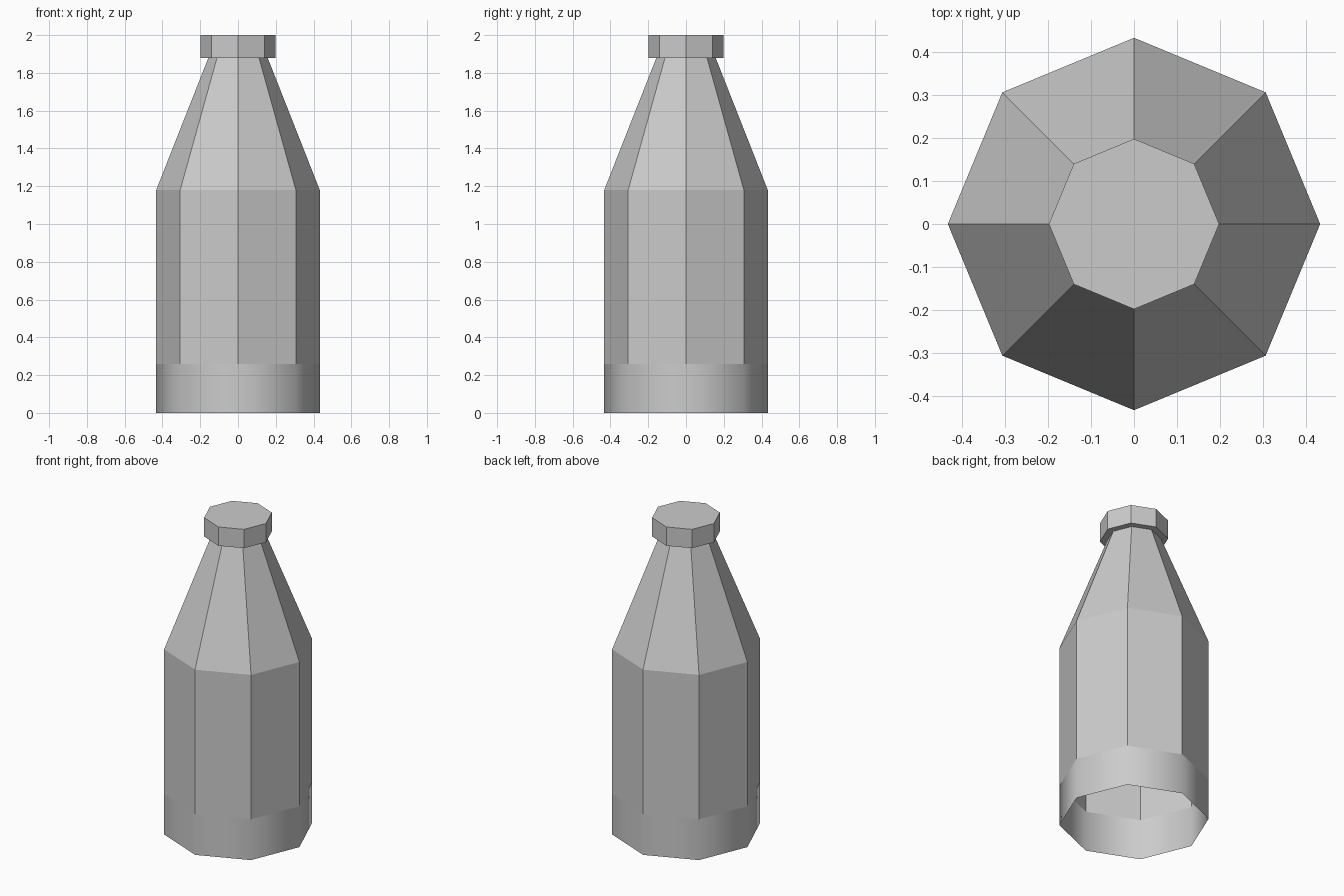
import bpy, bmesh
from math import cos, sin, pi

if "Cube" in bpy.data.objects:
    bpy.data.objects.remove(bpy.data.objects["Cube"])

SIDES = 8


def lathe(name, profile, cap_top=False, smooth=False):
    """Revolve (radius, z) points into an eight-sided shell."""
    bm = bmesh.new()
    rings = [[bm.verts.new((r * cos(2 * pi * i / SIDES), r * sin(2 * pi * i / SIDES), z))
              for i in range(SIDES)] for r, z in profile]
    for low, high in zip(rings, rings[1:]):
        for i in range(SIDES):
            j = (i + 1) % SIDES
            bm.faces.new((low[i], low[j], high[j], high[i]))
    if cap_top:
        bm.faces.new(rings[-1])
    for f in bm.faces:
        f.smooth = smooth
    mesh = bpy.data.meshes.new(name)
    bm.to_mesh(mesh)
    bm.free()
    obj = bpy.data.objects.new(name, mesh)
    bpy.context.collection.objects.link(obj)
    return obj


# Smooth band around the open base
lathe("base_band", [(0.433, 0), (0.433, 0.26)], smooth=True)

# Faceted body and tapering shoulder
lathe("bottle_body", [(0.433, 0.26), (0.433, 1.18), (0.157, 1.88)])

# Overhanging cap with underside lip
lathe("bottle_cap", [(0.157, 1.88), (0.198, 1.88), (0.198, 2.0)], cap_top=True)
